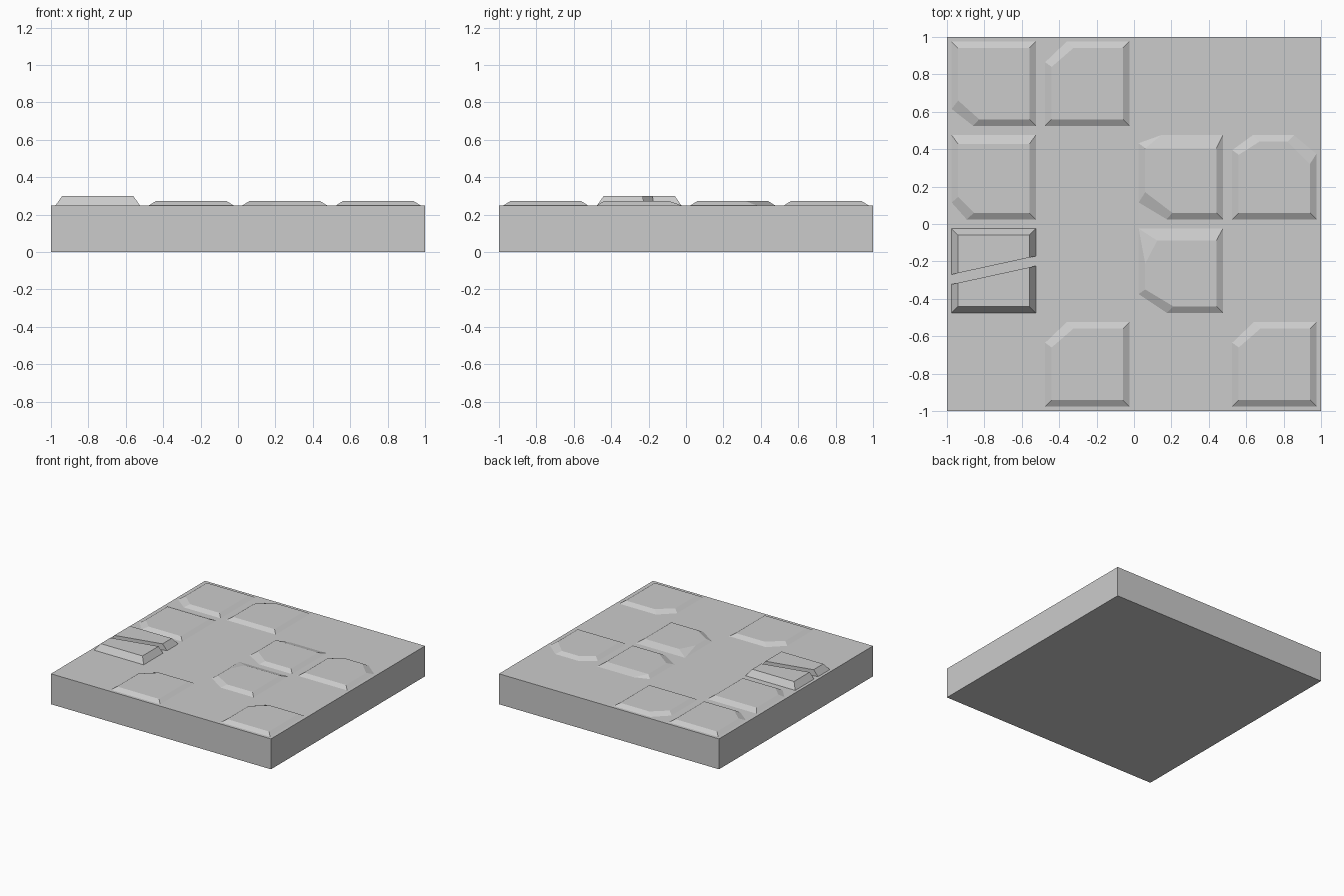
import bpy, bmesh

if "Cube" in bpy.data.objects:
    bpy.data.objects.remove(bpy.data.objects["Cube"])

SLAB_TOP = 0.25
LOW_TOP = 0.272
TALL_TOP = 0.30
OUT, INN = 0.225, 0.19      # half widths of tile foot and tile top


def add_object(name, bm):
    mesh = bpy.data.meshes.new(name)
    bmesh.ops.remove_doubles(bm, verts=bm.verts, dist=1e-5)
    bm.to_mesh(mesh)
    bm.free()
    ob = bpy.data.objects.new(name, mesh)
    bpy.context.collection.objects.link(ob)
    return ob


def outline(half, top_half, cuts):
    """Square, counter-clockwise, with two points at every listed corner cut."""
    h, t = half, top_half
    pts = []
    for key, (sx, y) in dict(bl=(-1, -h), br=(1, -h), tr=(1, t), tl=(-1, t)).items():
        x = sx * h
        if key not in cuts:
            pts.append((x, y))
            continue
        dx, dy = cuts[key]
        along_x = (x - sx * dx, y)
        along_y = (x, y + (dy if y < 0 else -dy))
        pts += [along_x, along_y] if key in ("br", "tl") else [along_y, along_x]
    return pts


def raised(name, centre, foot, top, z_top):
    """Bevelled tile: sloping sides between a foot outline and a top outline."""
    cx, cy = centre
    bm = bmesh.new()
    lo = [bm.verts.new((cx + x, cy + y, SLAB_TOP)) for x, y in foot]
    hi = [bm.verts.new((cx + x, cy + y, z_top)) for x, y in top]
    n = len(lo)
    for i in range(n):
        j = (i + 1) % n
        bm.faces.new((lo[i], lo[j], hi[j], hi[i]))
    bm.faces.new(hi)
    return add_object(name, bm)


# Base slab
bm = bmesh.new()
bmesh.ops.create_cube(bm, size=1)
for v in bm.verts:
    v.co = (v.co.x * 2, v.co.y * 2, (v.co.z + 0.5) * SLAB_TOP)
add_object("base_slab", bm)

# Low tiles: centre, inset of top edge, foot corner cuts, top corner cuts
notched = (0.035, dict(tl=(0.115, 0.11)), dict(tl=(0.115, 0.10)))
low_tiles = [
    ((-0.75, 0.75), 0.035, dict(bl=(0.115, 0.09)), dict(bl=(0.112, 0.10))),
    ((-0.25, 0.75), *notched),
    ((-0.25, -0.75), *notched),
    ((0.75, -0.75), *notched),
    ((-0.75, 0.25), 0.048, dict(bl=(0.08, 0.09)), dict(bl=(0.085, 0.085))),
    ((0.25, 0.25), 0.07, dict(bl=(0.15, 0.09), tl=(0.12, 0.043)),
     dict(bl=(0.145, 0.11), tl=(0, 0))),
    ((0.75, 0.25), 0.035, dict(tl=(0.11, 0.08), tr=(0.12, 0.10)),
     dict(tl=(0.11, 0.07), tr=(0.12, 0.12))),
    ((0.25, -0.25), 0.064, dict(bl=(0.15, 0.10), tl=(0, 0)),
     dict(bl=(0.15, 0.09), tl=(0.064, 0.123))),
]
for i, (centre, inset, foot_cuts, top_cuts) in enumerate(low_tiles, 1):
    raised(f"low_tile_{i}", centre, outline(OUT, OUT, foot_cuts),
           outline(INN, OUT - inset, top_cuts), LOW_TOP)


# Tall tile, split by a slanting crack with upright walls
def half_tile(h, side):
    def crack(x):
        return 0.003 + 0.218 * x + side * 0.026
    pts = [(-h, crack(-h)), (h, crack(h)), (h, side * h), (-h, side * h)]
    return pts if side > 0 else pts[::-1]


for name, side in (("back", 1), ("front", -1)):
    raised(f"split_tile_{name}", (-0.75, -0.25), half_tile(OUT, side),
           half_tile(INN, side), TALL_TOP)
